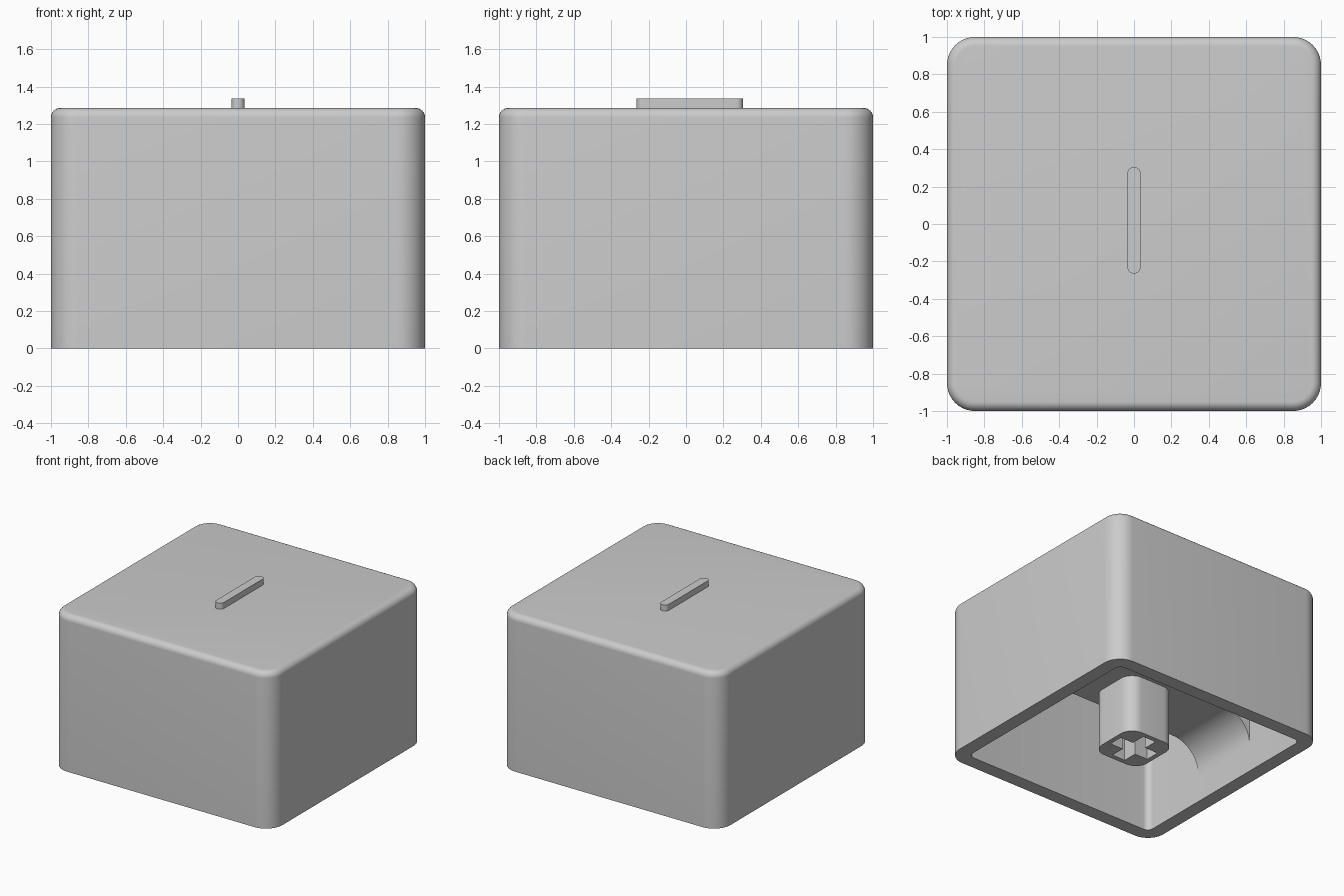
import bpy, bmesh
from math import sin, cos, pi, radians

if "Cube" in bpy.data.objects:
    bpy.data.objects.remove(bpy.data.objects["Cube"])

grey = bpy.data.materials.new("light_grey")
grey.use_nodes = True
grey.diffuse_color = (0.6, 0.6, 0.6, 1)
grey.node_tree.nodes["Principled BSDF"].inputs["Base Color"].default_value = (0.6, 0.6, 0.6, 1)

ARC = 10  # segments per rounded corner


def rounded_rect(hx, hy, r, cy=0.0):
    pts = []
    for k, (sx, sy) in enumerate([(1, 1), (-1, 1), (-1, -1), (1, -1)]):
        for i in range(ARC + 1):
            a = (k + i / ARC) * pi / 2
            pts.append((sx * (hx - r) + r * cos(a), cy + sy * (hy - r) + r * sin(a)))
    return pts


def finish(name, bm):
    bmesh.ops.remove_doubles(bm, verts=bm.verts, dist=1e-5)
    bmesh.ops.recalc_face_normals(bm, faces=bm.faces)
    mesh = bpy.data.meshes.new(name)
    bm.to_mesh(mesh)
    bm.free()
    mesh.materials.append(grey)
    obj = bpy.data.objects.new(name, mesh)
    bpy.context.collection.objects.link(obj)
    return obj


def smooth(obj):
    bpy.ops.object.select_all(action="DESELECT")
    obj.select_set(True)
    bpy.context.view_layer.objects.active = obj
    bpy.ops.object.shade_smooth_by_angle(angle=radians(30))


def loft(name, rings):
    """Closed skin through rings of equal length, capped at both ends."""
    bm = bmesh.new()
    loops = [[bm.verts.new((x, y, z)) for x, y in pts] for pts, z in rings]
    n = len(loops[0])
    for a, b in zip(loops, loops[1:]):
        for i in range(n):
            j = (i + 1) % n
            bm.faces.new((a[i], a[j], b[j], b[i]))
    bm.faces.new(loops[0])
    bm.faces.new(loops[-1])
    return finish(name, bm)


def square(half, r):
    return rounded_rect(half, half, r)


# Hollow cap: inner ceiling, down the inside, across the rim, up the outside
HEIGHT, WALL, INNER, CEILING, EDGE = 1.285, 0.15, 0.885, 1.17, 0.05
rings = [(square(INNER, 0.05), CEILING), (square(INNER, 0.05), 0), (square(1, WALL), 0)]
for i in range(9):
    a = i / 8 * pi / 2
    inset = EDGE * (1 - cos(a))
    rings.append((square(1 - inset, WALL - inset), HEIGHT - EDGE + EDGE * sin(a)))
smooth(loft("cap_shell", rings))

# Raised bar on the top
bar = rounded_rect(0.035, 0.285, 0.034, 0.02)
smooth(loft("top_bar", [(bar, HEIGHT - 0.03), (bar, 1.335)]))

# Cross rib under the top, with an arched fillet into each side wall
RIB_Z, FILLET, RIB_HALF = 0.48, 0.25, 0.3
side = [(0.9, 1.2), (0.9, RIB_Z - FILLET)]
for i in range(13):
    a = i / 12 * pi / 2
    side.append((INNER - FILLET + FILLET * cos(a), RIB_Z - FILLET + FILLET * sin(a)))
profile = side + [(-x, z) for x, z in reversed(side)]
bm = bmesh.new()
face = bm.faces.new([bm.verts.new((x, -RIB_HALF, z)) for x, z in profile])
new = bmesh.ops.extrude_face_region(bm, geom=[face])["geom"]
bmesh.ops.translate(bm, vec=(0, 2 * RIB_HALF, 0),
                    verts=[v for v in new if isinstance(v, bmesh.types.BMVert)])
smooth(finish("inner_rib", bm))

# Stem with a cross-shaped socket
stem = loft("stem", [(square(0.22, 0.11), 0), (square(0.22, 0.11), 0.55)])
ARM, HALF, DEPTH = 0.18, 0.06, 0.44
quarter = [(ARM, -HALF), (ARM, HALF), (HALF, HALF)]
cross = []
for k in range(4):
    c, s = round(cos(k * pi / 2)), round(sin(k * pi / 2))
    cross += [(x * c - y * s, x * s + y * c) for x, y in quarter]
cutter = loft("socket_cutter", [(cross, -0.1), (cross, DEPTH)])
cutter.hide_render = True
cut = stem.modifiers.new("socket", "BOOLEAN")
cut.operation = "DIFFERENCE"
cut.solver = "EXACT"
cut.object = cutter
bpy.context.view_layer.objects.active = stem
bpy.ops.object.modifier_apply(modifier=cut.name)
bpy.data.objects.remove(cutter)
smooth(stem)
